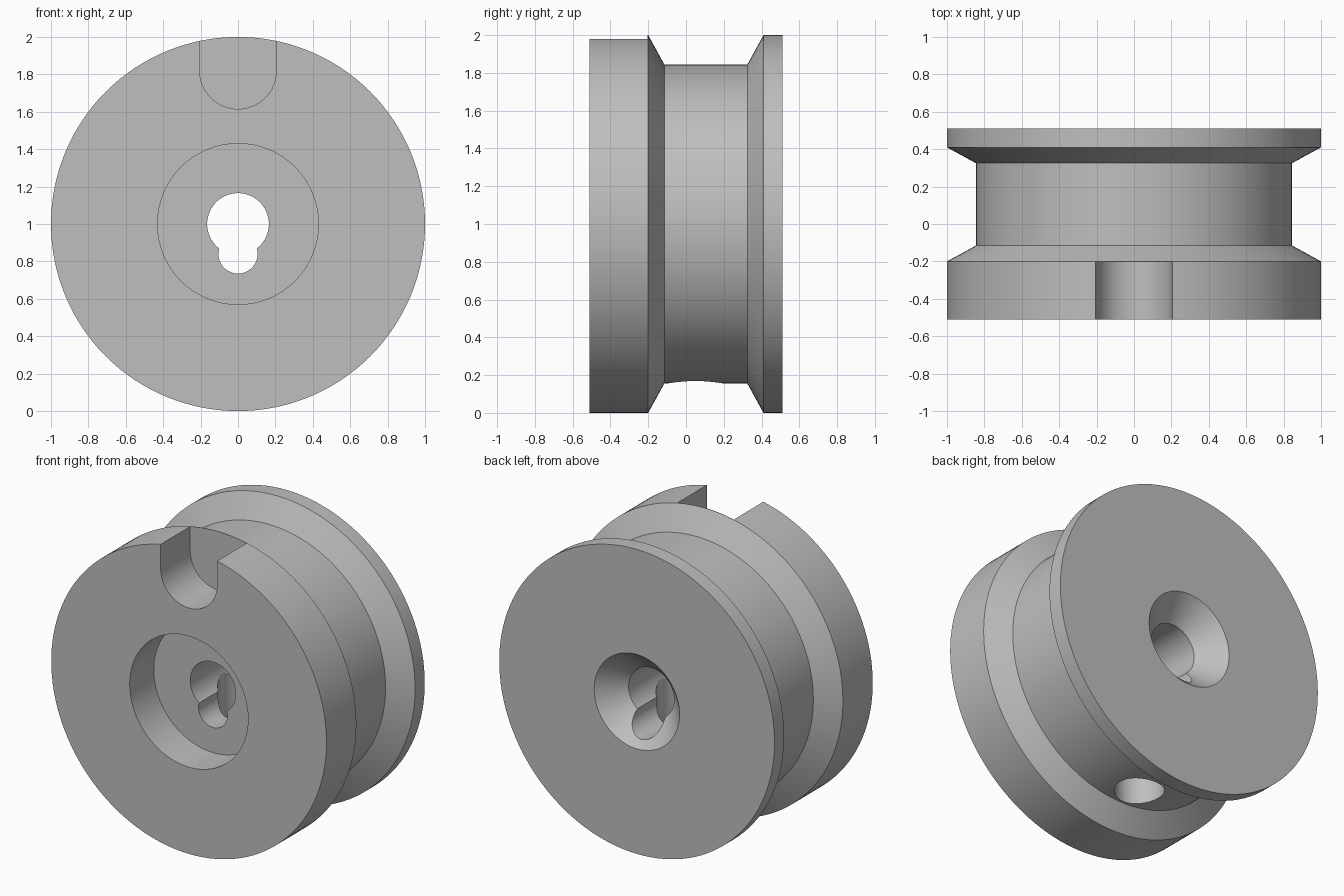
import bpy, bmesh, math

cube = bpy.data.objects.get("Cube")
if cube:
    bpy.data.objects.remove(cube, do_unlink=True)

AXIS_Z = 1.0
SEGMENTS = 128

metal = bpy.data.materials.new("plain grey")
metal.use_nodes = True
GREY = (0.52, 0.52, 0.52, 1)
metal.diffuse_color = GREY
metal.node_tree.nodes["Principled BSDF"].inputs["Base Color"].default_value = GREY


def make_object(name, bm):
    bmesh.ops.recalc_face_normals(bm, faces=bm.faces)
    mesh = bpy.data.meshes.new(name)
    bm.to_mesh(mesh)
    bm.free()
    mesh.materials.append(metal)
    obj = bpy.data.objects.new(name, mesh)
    bpy.context.collection.objects.link(obj)
    return obj


def lathe(name, profile):
    """Turn a closed (y, radius) profile about the wheel axis."""
    bm = bmesh.new()
    rings = []
    for y, r in profile:
        angles = [math.tau * i / SEGMENTS for i in range(SEGMENTS)]
        rings.append([bm.verts.new((r * math.sin(a), y, AXIS_Z + r * math.cos(a)))
                      for a in angles])
    for a, b in zip(rings, rings[1:] + rings[:1]):
        for i in range(SEGMENTS):
            j = (i + 1) % SEGMENTS
            bm.faces.new((a[i], a[j], b[j], b[i]))
    return make_object(name, bm)


def arc(radius, z, start, end, steps):
    return [(radius * math.cos(start + (end - start) * i / steps),
             z + radius * math.sin(start + (end - start) * i / steps))
            for i in range(steps + 1)]


def prism(name, outline, y0, y1):
    """Extrude an (x, z) outline along the wheel axis."""
    bm = bmesh.new()
    face = bm.faces.new([bm.verts.new((x, y0, z)) for x, z in outline])
    moved = bmesh.ops.extrude_face_region(bm, geom=[face])["geom"]
    verts = [v for v in moved if isinstance(v, bmesh.types.BMVert)]
    bmesh.ops.translate(bm, verts=verts, vec=(0, y1 - y0, 0))
    return make_object(name, bm)


def upright_cylinder(name, radius, y, z0, z1):
    bm = bmesh.new()
    bmesh.ops.create_cone(bm, cap_ends=True, segments=64, radius1=radius,
                          radius2=radius, depth=z1 - z0)
    bmesh.ops.translate(bm, verts=bm.verts, vec=(0, y, (z0 + z1) / 2))
    return make_object(name, bm)


# Grooved wheel with counterbored front and countersunk back
wheel = lathe("grooved_wheel", [
    (-0.51, 0.43), (-0.51, 1.0), (-0.20, 1.0), (-0.115, 0.845),
    (0.325, 0.845), (0.41, 1.0), (0.51, 1.0), (0.51, 0.31),
    (0.36, 0.165), (-0.26, 0.165), (-0.26, 0.43)])

# Round-bottomed rim slot, keyway beside the bore, and radial screw hole
slot_outline = arc(0.205, 1.82, math.pi, math.tau, 32) + [(0.205, 2.2), (-0.205, 2.2)]
cutters = [
    prism("rim_slot_cutter", slot_outline, -0.7, -0.203),
    prism("keyway_cutter", arc(0.105, 0.84, 0, math.tau, 48)[:-1], -0.4, 0.7),
    upright_cylinder("screw_hole_cutter", 0.15, 0.05, -0.2, 1.0),
]

bpy.ops.object.select_all(action="DESELECT")
wheel.select_set(True)
bpy.context.view_layer.objects.active = wheel
for cutter in cutters:
    cutter.hide_render = True
    cut = wheel.modifiers.new(cutter.name, "BOOLEAN")
    cut.operation = "DIFFERENCE"
    cut.solver = "EXACT"
    cut.object = cutter
    bpy.ops.object.modifier_apply(modifier=cut.name)
    bpy.data.objects.remove(cutter, do_unlink=True)

bpy.ops.object.shade_smooth_by_angle(angle=math.radians(25))
